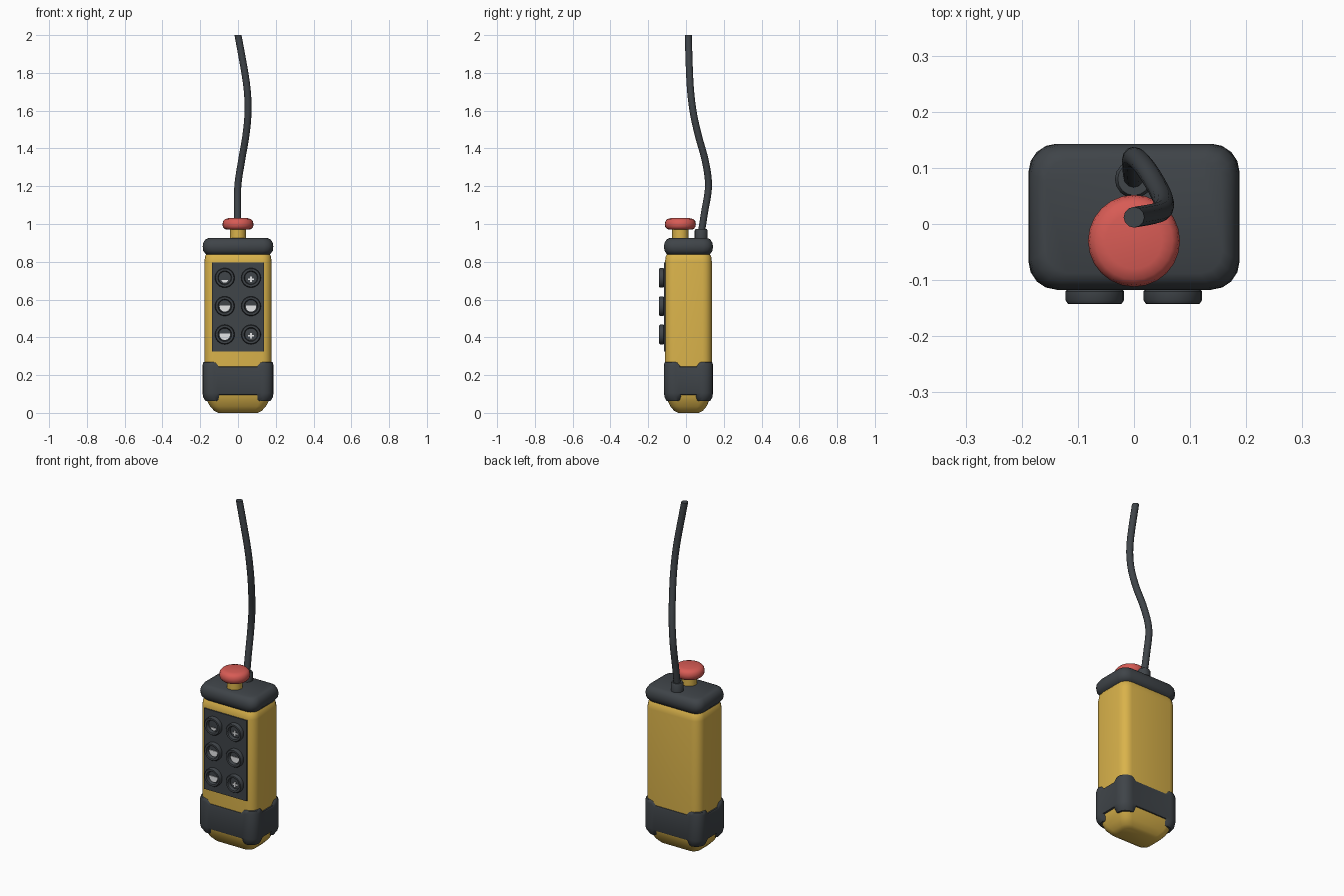
import bpy, bmesh, math
from mathutils import Vector

if "Cube" in bpy.data.objects:
    bpy.data.objects.remove(bpy.data.objects["Cube"])


def material(name, rgb):
    m = bpy.data.materials.new(name)
    m.diffuse_color = (*rgb, 1)
    m.use_nodes = True
    m.node_tree.nodes["Principled BSDF"].inputs["Base Color"].default_value = m.diffuse_color
    return m


YELLOW = material("yellow plastic", (0.70, 0.45, 0.07))
DARK = material("dark rubber", (0.050, 0.058, 0.066))
RED = material("red plastic", (0.68, 0.105, 0.09))
WHITE = material("white marking", (0.80, 0.81, 0.82))
YC = 0.013  # depth centre of the housing


def finish(name, bm, mat, angle=40):
    bmesh.ops.recalc_face_normals(bm, faces=bm.faces)
    me = bpy.data.meshes.new(name)
    bm.to_mesh(me)
    bm.free()
    me.materials.append(mat)
    me.shade_smooth()
    me.set_sharp_from_angle(angle=math.radians(angle))
    ob = bpy.data.objects.new(name, me)
    bpy.context.collection.objects.link(ob)
    return ob


def loft(name, rings, mat, caps=True, angle=40):
    bm = bmesh.new()
    loops = [[bm.verts.new(p) for p in ring] for ring in rings]
    n = len(loops[0])
    for a, b in zip(loops, loops[1:]):
        for i in range(n):
            j = (i + 1) % n
            bm.faces.new((a[i], a[j], b[j], b[i]))
    if caps:
        bm.faces.new(loops[0])
        bm.faces.new(loops[-1])
    return finish(name, bm, mat, angle)


def rounded_rect(hx, hy, r, segs=4, splits=()):
    """Rounded rectangle outline; splits add points on the straight sides
    at the given distances from the start of each corner."""
    pts = []
    for k, (sx, sy) in enumerate(((1, 1), (-1, 1), (-1, -1), (1, -1))):
        c = Vector((sx * (hx - r), sy * (hy - r)))
        arc = []
        for i in range(segs + 1):
            a = math.pi / 2 * (k + i / segs)
            arc.append(c + r * Vector((math.cos(a), math.sin(a))))
        t0 = Vector((math.cos(math.pi / 2 * (k - 1)), math.sin(math.pi / 2 * (k - 1))))
        t0 = Vector((math.sin(math.pi / 2 * k), -math.cos(math.pi / 2 * k)))
        t1 = Vector((-math.sin(math.pi / 2 * (k + 1)), math.cos(math.pi / 2 * (k + 1))))
        before = [(arc[0] + t0 * s, i) for i, s in enumerate(splits)]
        after = [(arc[-1] + t1 * s, i) for i, s in enumerate(splits)]
        pts += [(p, i + 1) for p, i in reversed(before)]
        pts += [(p, 0) for p in arc]
        pts += [(p, i + 1) for p, i in after]
    return pts


def stack(name, levels, mat, segs=4, angle=40):
    rings = [[(p.x, p.y + YC, z) for p, _ in rounded_rect(hx, hy, r, segs)]
             for z, hx, hy, r in levels]
    return loft(name, rings, mat, angle=angle)


def lathe(name, profile, mat, origin, segs=24, axis="Z", angle=40):
    """Profile is (radius, distance along axis)."""
    rings = []
    for r, d in profile:
        ring = []
        for i in range(segs):
            a = 2 * math.pi * i / segs
            u, v = r * math.cos(a), r * math.sin(a)
            local = Vector((u, v, d)) if axis == "Z" else Vector((u, d, v))
            ring.append(local + Vector(origin))
        rings.append(ring)
    return loft(name, rings, mat, angle=angle)


def plate(name, outline, y, mat, thick=0.004):
    return loft(name, [[(x, yy, z) for x, z in outline] for yy in (y, y + thick)], mat)


# Housing with a tapered foot
stack("housing", [
    (0.0, 0.105, 0.055, 0.035), (0.010, 0.125, 0.075, 0.04),
    (0.035, 0.148, 0.096, 0.045), (0.065, 0.164, 0.110, 0.05),
    (0.095, 0.176, 0.121, 0.05), (0.14, 0.178, 0.124, 0.05),
    (0.80, 0.178, 0.124, 0.05), (0.83, 0.174, 0.120, 0.05),
    (0.85, 0.160, 0.106, 0.045)], YELLOW)

# Rubber top cap with a rounded rim
stack("top_cap", [
    (0.835, 0.150, 0.095, 0.04), (0.840, 0.170, 0.114, 0.045),
    (0.858, 0.184, 0.127, 0.05), (0.880, 0.187, 0.130, 0.05),
    (0.900, 0.184, 0.127, 0.05), (0.918, 0.173, 0.116, 0.045),
    (0.925, 0.158, 0.101, 0.04)], DARK, segs=3)

# Rubber bumper: the corners reach further up and down than the sides
bumper_levels = [  # half x, half y, z at the sides, z at the corners
    (0.155, 0.100, 0.093, 0.062), (0.172, 0.115, 0.093, 0.062),
    (0.184, 0.126, 0.097, 0.082), (0.188, 0.130, 0.104, 0.105),
    (0.188, 0.130, 0.236, 0.250), (0.184, 0.127, 0.244, 0.267),
    (0.172, 0.117, 0.247, 0.274)]
rings = []
for hx, hy, z_side, z_corner in bumper_levels:
    ring = []
    for p, step in rounded_rect(hx, hy, 0.05, 4, (0.012, 0.03)):
        w = (1, 0.85, 0)[step]
        ring.append((p.x, p.y + YC, z_side + (z_corner - z_side) * w))
    rings.append(ring)
loft("bumper", rings, DARK, caps=False)

# Button panel on the front
plate("button_panel", [(-0.138, 0.325), (0.138, 0.325), (0.138, 0.797), (-0.138, 0.797)],
      -0.1175, DARK, 0.009)


# Push buttons with a raised ring and a light symbol in the recess
def disc_below(x, z, r, cut):
    """Lower part of a disc, cut off level at height cut above its centre."""
    a0 = math.asin(cut / r)
    return [(x + r * math.cos(a), z + r * math.sin(a))
            for a in (math.pi - a0 + (math.pi + 2 * a0) * i / 14 for i in range(15))]


symbols = [("bar", "cross"), ("half", "half"), ("half", "cross")]
for row, z in enumerate((0.715, 0.565, 0.415)):
    for col, x in enumerate((-0.070, 0.069)):
        tag = f"{row + 1}_{col + 1}"
        lathe("push_button_" + tag, [
            (0.047, -0.115), (0.052, -0.120), (0.052, -0.136), (0.048, -0.142),
            (0.043, -0.143), (0.037, -0.141), (0.034, -0.134), (0.033, -0.123),
            (0.002, -0.124)], DARK, (x, 0, z), 24, "Y")
        kind = symbols[row][col]
        if kind == "half":
            plate("symbol_" + tag, disc_below(x, z - 0.002, 0.027, 0.006), -0.128, WHITE)
        elif kind == "bar":
            plate("symbol_" + tag, disc_below(x, z - 0.008, 0.018, -0.004), -0.128, WHITE)
        else:
            for part, (w, h) in (("bar", (0.016, 0.004)), ("post", (0.005, 0.014))):
                plate(f"symbol_{part}_{tag}",
                      [(x + sx * w, z - 0.007 + sz * h) for sx, sz in
                       ((-1, -1), (1, -1), (1, 1), (-1, 1))],
                      -0.128 if part == "bar" else -0.1285, WHITE)

# Emergency stop: stem and mushroom head
lathe("stop_stem", [(0.043, 0.915), (0.043, 0.985)], YELLOW, (0, -0.030, 0), 16)
lathe("stop_head", [
    (0.055, 0.970), (0.070, 0.973), (0.080, 0.985), (0.082, 1.000),
    (0.079, 1.015), (0.069, 1.026), (0.050, 1.031), (0.002, 1.032)],
    RED, (0, -0.030, 0), 24, angle=60)

# Cable gland
lathe("cable_gland", [(0.034, 0.915), (0.034, 0.966), (0.029, 0.974), (0.015, 0.974)],
      DARK, (0, 0.080, 0), 16)

# Cable swept along a smooth path
path = [(0, 0.080, 0.95), (-0.002, 0.098, 1.06), (-0.001, 0.119, 1.20), (0.018, 0.103, 1.33),
        (0.042, 0.065, 1.47), (0.053, 0.037, 1.60), (0.044, 0.021, 1.75), (0.0, 0.012, 2.0)]


def path_point(t):
    i = min(int(t), len(path) - 2)
    u = t - i
    a, b, c, d = (Vector(path[min(max(i + k, 0), len(path) - 1)]) for k in (-1, 0, 1, 2))
    return 0.5 * (2 * b + (c - a) * u + (2 * a - 5 * b + 4 * c - d) * u * u
                  + (3 * b - a - 3 * c + d) * u ** 3)


rings, steps = [], 42
for s in range(steps + 1):
    t = s * (len(path) - 1) / steps
    p = path_point(t)
    d = (path_point(min(t + 0.05, len(path) - 1)) - path_point(max(t - 0.05, 0))).normalized()
    if s == steps:
        d = Vector((0, 0, 1))
    side = Vector((0, 1, 0)).cross(d).normalized()
    up = d.cross(side)
    rings.append([p + 0.0185 * (side * math.cos(a) + up * math.sin(a))
                  for a in (2 * math.pi * k / 12 for k in range(12))])
loft("cable", rings, DARK)
